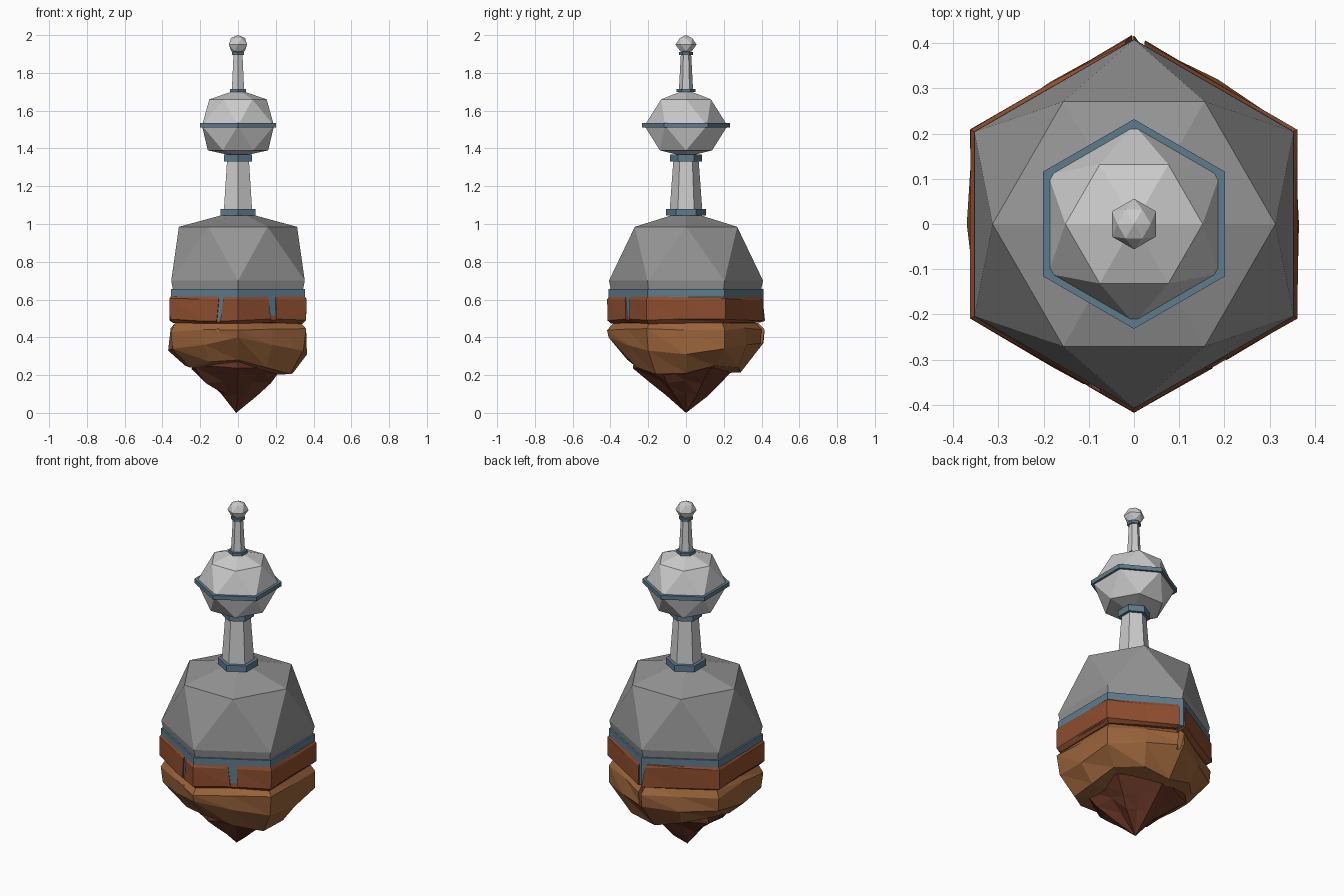
import bpy, bmesh, random
from math import sin, cos, radians
from mathutils import Matrix, Vector

if "Cube" in bpy.data.objects:
    bpy.data.objects.remove(bpy.data.objects["Cube"])

random.seed(4)


def material(name, rgb):
    m = bpy.data.materials.new(name)
    m.diffuse_color = (*rgb, 1)
    m.use_nodes = True
    m.node_tree.nodes["Principled BSDF"].inputs["Base Color"].default_value = m.diffuse_color
    return m


BLUE = material("blue_trim", (0.11, 0.20, 0.27))
DARK = material("dark_stone", (0.30, 0.30, 0.30))
BRICK = material("red_rock", (0.27, 0.075, 0.028))
OCHRE = material("ochre_rock", (0.32, 0.125, 0.042))
UMBER = material("umber_rock", (0.13, 0.035, 0.018))


def finish(name, bm, mat):
    bmesh.ops.recalc_face_normals(bm, faces=bm.faces)
    me = bpy.data.meshes.new(name)
    bm.to_mesh(me)
    bm.free()
    ob = bpy.data.objects.new(name, me)
    bpy.context.collection.objects.link(ob)
    if mat:
        me.materials.append(mat)
    return ob


def polar(r, deg, z):
    return Vector((r * cos(radians(deg)), r * sin(radians(deg)), z))


def hex_hull(name, rings, mat=None):
    """Convex faceted solid from hexagon rings (z, radius, turn in degrees)."""
    bm = bmesh.new()
    for z, r, turn in rings:
        for k in range(6 if r else 1):
            bm.verts.new(polar(r, 30 + turn + 60 * k, z))
    bmesh.ops.convex_hull(bm, input=bm.verts)
    bmesh.ops.dissolve_limit(bm, angle_limit=0.01, verts=bm.verts, edges=bm.edges)
    return finish(name, bm, mat)


def loft(name, rings, bottom, mat):
    """Rock skin through rings of points, flat on top, closed to a bottom point."""
    bm = bmesh.new()
    rows = [[bm.verts.new(p) for p in ring] for ring in rings]
    n = len(rows[0])
    bm.faces.new(rows[0])
    for a, b in zip(rows, rows[1:]):
        for k in range(n):
            j = (k + 1) % n
            bm.faces.new((a[k], a[j], b[j]))
            bm.faces.new((a[k], b[j], b[k]))
    tip = bm.verts.new(bottom)
    for k in range(n):
        bm.faces.new((rows[-1][k], rows[-1][(k + 1) % n], tip))
    return finish(name, bm, mat)


def rock_ring(z, r, dr=0.0, dz=0.0):
    """Twelve points on a hexagon (corners and side middles) with jitter."""
    return [polar(r * (1 if k % 2 else 0.866) + random.uniform(-dr, dr), 30 * k,
                  z + random.uniform(-dz, dz)) for k in range(12)]


# Stone dome and upper ball
hex_hull("dome", [(0.64, 0.395, 0), (0.70, 0.408, 0), (0.985, 0.313, 30), (1.07, 0, 0)], DARK)
hex_hull("upper_ball", [(1.355, 0, 0), (1.39, 0.16, 30), (1.52, 0.22, 0),
                        (1.66, 0.152, 30), (1.712, 0, 0)])
hex_hull("finial", [(1.90, 0, 0), (1.915, 0.036, 30), (1.95, 0.056, 0),
                    (1.985, 0.037, 30), (2.0, 0, 0)])

# Tapered hexagonal stems
hex_hull("neck", [(1.05, 0.088, 0), (1.35, 0.066, 0)])
hex_hull("spire", [(1.70, 0.038, 0), (1.905, 0.027, 0)])

# Blue trim bands
for name, z0, z1, r in [("base_band", 0.49, 0.655, 0.409), ("neck_bottom_band", 1.045, 1.08, 0.107),
                        ("neck_top_band", 1.33, 1.367, 0.085), ("ball_band", 1.512, 1.536, 0.232),
                        ("spire_bottom_band", 1.698, 1.716, 0.05),
                        ("spire_top_band", 1.895, 1.91, 0.037)]:
    hex_hull(name, [(z0, r, 0), (z1, r, 0)], BLUE)

# Upper rock layer with chamfered rims
upper = loft("upper_rock", [rock_ring(0.615, 0.409, 0, 0.003), rock_ring(0.603, 0.417, 0.002, 0.006),
                            rock_ring(0.495, 0.418, 0.003, 0.012), rock_ring(0.475, 0.395, 0.004, 0.004)],
             (0, 0, 0.47), BRICK)

# Middle rock layer, bulging then tucking under
bulge_z = [.31, .34, .36, .37, .35, .36, .33, .34, .36, .40, .36, .33]
bulge_r = [.365, .41, .37, .41, .365, .405, .37, .40, .355, .41, .36, .40]
under_z = [.21, .25, .24, .215, .26, .28, .25, .24, .27, .28, .24, .205]
under_r = [.29, .31, .32, .29, .31, .31, .28, .29, .30, .31, .30, .32]
middle = loft("middle_rock", [rock_ring(0.475, 0.385), rock_ring(0.44, 0.414, 0.004, 0.012),
                              [polar(r, 30 * k, z) for k, (r, z) in enumerate(zip(bulge_r, bulge_z))],
                              [polar(r, 30 * k, z) for k, (r, z) in enumerate(zip(under_r, under_z))]],
              (0, 0, 0.2), OCHRE)

# Dark rock point
loft("rock_point", [rock_ring(0.32, 0.27), rock_ring(0.245, 0.27, 0.015, 0.015),
                    rock_ring(0.17, 0.185, 0.018, 0.015), rock_ring(0.10, 0.11, 0.015, 0.01)],
     (-0.01, 0, 0), UMBER)

# Wedge cutters for the cracks: angle, top width, bottom width, lowest z, sideways lean
for deg, top, low, z0, lean in [(257, 0.03, 0.014, 0.38, -0.035), (300, 0.05, 0.018, 0.33, 0.02),
                                (90, 0.045, 0.016, 0.35, -0.02)]:
    bm = bmesh.new()
    for w, z, s, depth in [(top, 0.64, 0, 0.34), (low, z0, lean, 0.375)]:
        for x in (depth, 0.47):
            for side in (-1, 1):
                bm.verts.new((x, s + side * w / 2, z))
    bmesh.ops.convex_hull(bm, input=bm.verts)
    bm.transform(Matrix.Rotation(radians(deg), 4, 'Z'))
    cutter = finish("crack_cutter", bm, None)
    cutter.hide_render = True
    cutter.hide_set(True)
    for rock in (upper, middle):
        mod = rock.modifiers.new("crack", 'BOOLEAN')
        mod.operation = 'DIFFERENCE'
        mod.solver = 'EXACT'
        mod.object = cutter
